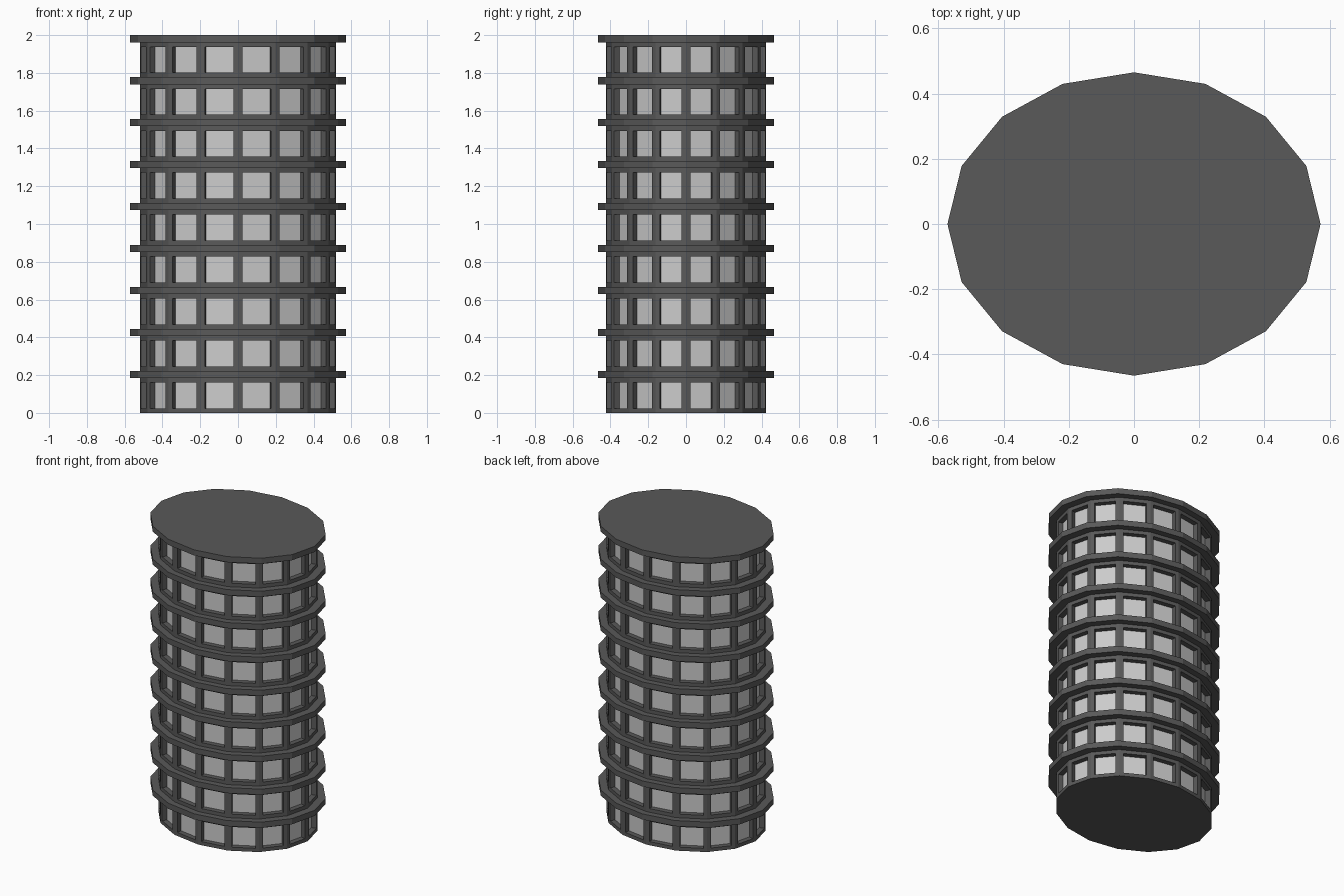
import bpy, bmesh
from math import cos, sin, pi

if "Cube" in bpy.data.objects:
    bpy.data.objects.remove(bpy.data.objects["Cube"])

SIDES, FLOORS = 16, 9
PITCH, SLAB = 2.0 / FLOORS, 0.038
WALL, LEDGE = (0.52, 0.424), (0.572, 0.465)
FRAME, RECESS = 0.024, 0.033


def material(name, v):
    m = bpy.data.materials.new(name)
    m.diffuse_color = (v, v, v, 1)
    m.use_nodes = True
    m.node_tree.nodes["Principled BSDF"].inputs["Base Color"].default_value = m.diffuse_color
    return m


bm = bmesh.new()


def ring(radii, z):
    return [bm.verts.new((radii[0] * cos(2 * pi * i / SIDES),
                          radii[1] * sin(2 * pi * i / SIDES), z)) for i in range(SIDES)]


def bridge(a, b):
    return [bm.faces.new((a[i], a[(i + 1) % SIDES], b[(i + 1) % SIDES], b[i]))
            for i in range(SIDES)]


# Outer shell: each storey is a wall band followed by a projecting floor slab
walls = []
base = ring(WALL, 0)
bm.faces.new(base[::-1])
for f in range(FLOORS):
    top = (f + 1) * PITCH
    head = ring(WALL, top - SLAB)
    walls += bridge(base, head)
    under, over = ring(LEDGE, top - SLAB), ring(LEDGE, top)
    bridge(head, under)
    bridge(under, over)
    if f < FLOORS - 1:
        base = ring(WALL, top)
        bridge(over, base)
    else:
        bm.faces.new(over)  # roof
bm.normal_update()

# Windows: inset every wall panel and push the pane straight inwards
bmesh.ops.inset_individual(bm, faces=walls, thickness=FRAME, use_even_offset=True)
bm.normal_update()
panes = bmesh.ops.extrude_discrete_faces(bm, faces=walls)["faces"]
bm.normal_update()
for p in panes:
    p.material_index = 1
    bmesh.ops.translate(bm, verts=p.verts[:], vec=p.normal * -RECESS)
bm.normal_update()

mesh = bpy.data.meshes.new("tower_block")
bm.to_mesh(mesh)
bm.free()
mesh.materials.append(material("dark_concrete", 0.1))
mesh.materials.append(material("window_pane", 0.6))
tower = bpy.data.objects.new("tower_block", mesh)
bpy.context.collection.objects.link(tower)
